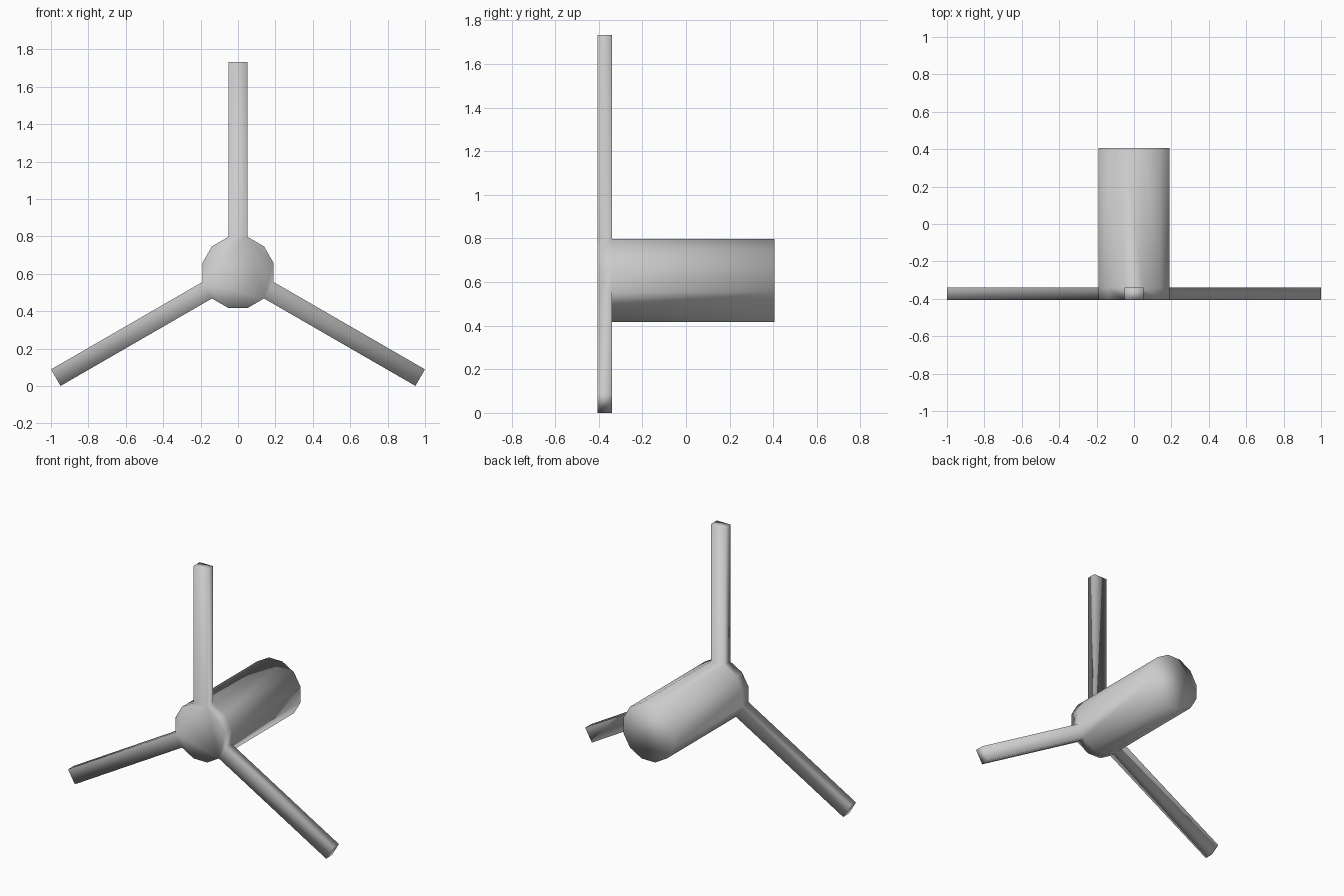
import bpy, bmesh, math
from mathutils import Vector

if "Cube" in bpy.data.objects:
    bpy.data.objects.remove(bpy.data.objects["Cube"])

SIDES, RADIUS, CENTRE_Z = 12, 0.197, 0.607
Y_FRONT, Y_SEAM, Y_BACK = -0.405, -0.34, 0.405
BLADE_REACH = 1.125            # hub axis to blade tip
BLADE_SIDES = (3, 7, 11)       # facets facing up, lower left, lower right

grey = bpy.data.materials.new("light grey")
grey.diffuse_color = (0.6, 0.6, 0.6, 1)
grey.use_nodes = True
grey.node_tree.nodes["Principled BSDF"].inputs["Base Color"].default_value = grey.diffuse_color

bm = bmesh.new()


def ring(y):
    """Twelve-sided ring around the y axis, with a flat facet facing straight up."""
    verts = []
    for i in range(SIDES):
        a = math.radians(30 * i - 15)
        verts.append(bm.verts.new((RADIUS * math.cos(a), y,
                                   CENTRE_Z + RADIUS * math.sin(a))))
    return verts


# hub: front cap, narrow front band, long rear barrel, back cap
front, seam, back = ring(Y_FRONT), ring(Y_SEAM), ring(Y_BACK)
bm.faces.new(front)
bm.faces.new(list(reversed(back)))
for i in range(SIDES):
    j = (i + 1) % SIDES
    bm.faces.new((seam[i], seam[j], back[j], back[i]))
    base = (front[i], front[j], seam[j], seam[i])
    if i not in BLADE_SIDES:
        bm.faces.new(base)
        continue
    # blade: the facet of the front band pulled straight outwards
    a = math.radians(30 * i)
    length = BLADE_REACH - RADIUS * math.cos(math.radians(15))
    offset = Vector((math.cos(a), 0, math.sin(a))) * length
    tip = [bm.verts.new(v.co + offset) for v in base]
    bm.faces.new(tip)
    for k in range(4):
        m = (k + 1) % 4
        bm.faces.new((base[k], base[m], tip[m], tip[k]))

bmesh.ops.recalc_face_normals(bm, faces=bm.faces)
for f in bm.faces:
    f.smooth = True

mesh = bpy.data.meshes.new("hub_with_blades")
bm.to_mesh(mesh)
bm.free()
mesh.materials.append(grey)
bpy.context.collection.objects.link(bpy.data.objects.new("hub_with_blades", mesh))
